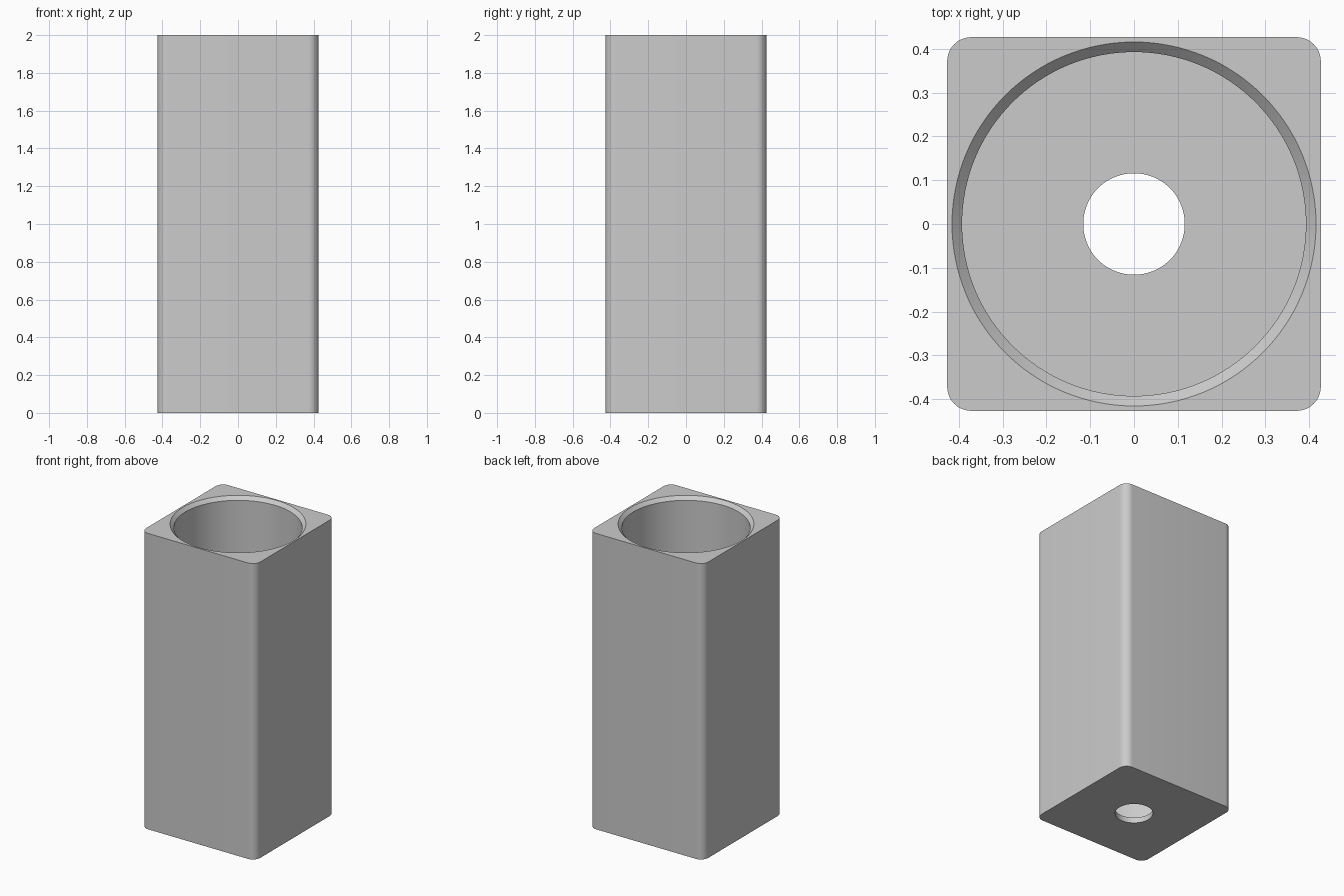
import bpy, bmesh, math

default = bpy.data.objects.get("Cube")
if default:
    bpy.data.objects.remove(default, do_unlink=True)

HEIGHT, WIDTH, CORNER = 2.0, 0.854, 0.055
BORE, HOLE = 0.393, 0.116
CHAMFER, FLOOR, SIDES = 0.023, 0.037, 128

grey = bpy.data.materials.new("plain_grey")
grey.use_nodes = True
grey.diffuse_color = (0.6, 0.6, 0.6, 1)
grey.node_tree.nodes["Principled BSDF"].inputs["Base Color"].default_value = (0.6, 0.6, 0.6, 1)


def add_object(name, bm):
    bmesh.ops.recalc_face_normals(bm, faces=bm.faces)
    mesh = bpy.data.meshes.new(name)
    bm.to_mesh(mesh)
    bm.free()
    mesh.materials.append(grey)
    obj = bpy.data.objects.new(name, mesh)
    bpy.context.collection.objects.link(obj)
    return obj


# Square housing with rounded upright edges
bm = bmesh.new()
bmesh.ops.create_cube(bm, size=1)
bmesh.ops.scale(bm, vec=(WIDTH, WIDTH, HEIGHT), verts=bm.verts)
bmesh.ops.translate(bm, vec=(0, 0, HEIGHT / 2), verts=bm.verts)
upright = [e for e in bm.edges if abs(e.verts[0].co.z - e.verts[1].co.z) > 1]
bmesh.ops.bevel(bm, geom=upright, offset=CORNER, segments=12, profile=0.5, affect='EDGES')
housing = add_object("housing", bm)

# Turned cutter: drain hole, main bore and flared mouth
profile = [(HOLE, -0.1), (HOLE, FLOOR), (BORE, FLOOR), (BORE, HEIGHT - CHAMFER),
           (BORE + CHAMFER, HEIGHT), (BORE + CHAMFER, HEIGHT + 0.1)]
bm = bmesh.new()
rings = []
for radius, z in profile:
    angles = [2 * math.pi * i / SIDES for i in range(SIDES)]
    rings.append([bm.verts.new((radius * math.cos(a), radius * math.sin(a), z)) for a in angles])
for low, high in zip(rings, rings[1:]):
    for i in range(SIDES):
        j = (i + 1) % SIDES
        bm.faces.new((low[i], low[j], high[j], high[i]))
bm.faces.new(rings[0][::-1])
bm.faces.new(rings[-1])
cutter = add_object("bore_cutter", bm)
cutter.hide_render = True

# Cut the hollow, then drop the cutter
cut = housing.modifiers.new("hollow", 'BOOLEAN')
cut.operation = 'DIFFERENCE'
cut.solver = 'EXACT'
cut.object = cutter
bpy.ops.object.select_all(action='DESELECT')
bpy.context.view_layer.objects.active = housing
housing.select_set(True)
bpy.ops.object.modifier_apply(modifier=cut.name)
bpy.data.objects.remove(cutter, do_unlink=True)
bpy.ops.object.shade_smooth_by_angle(angle=math.radians(30))
